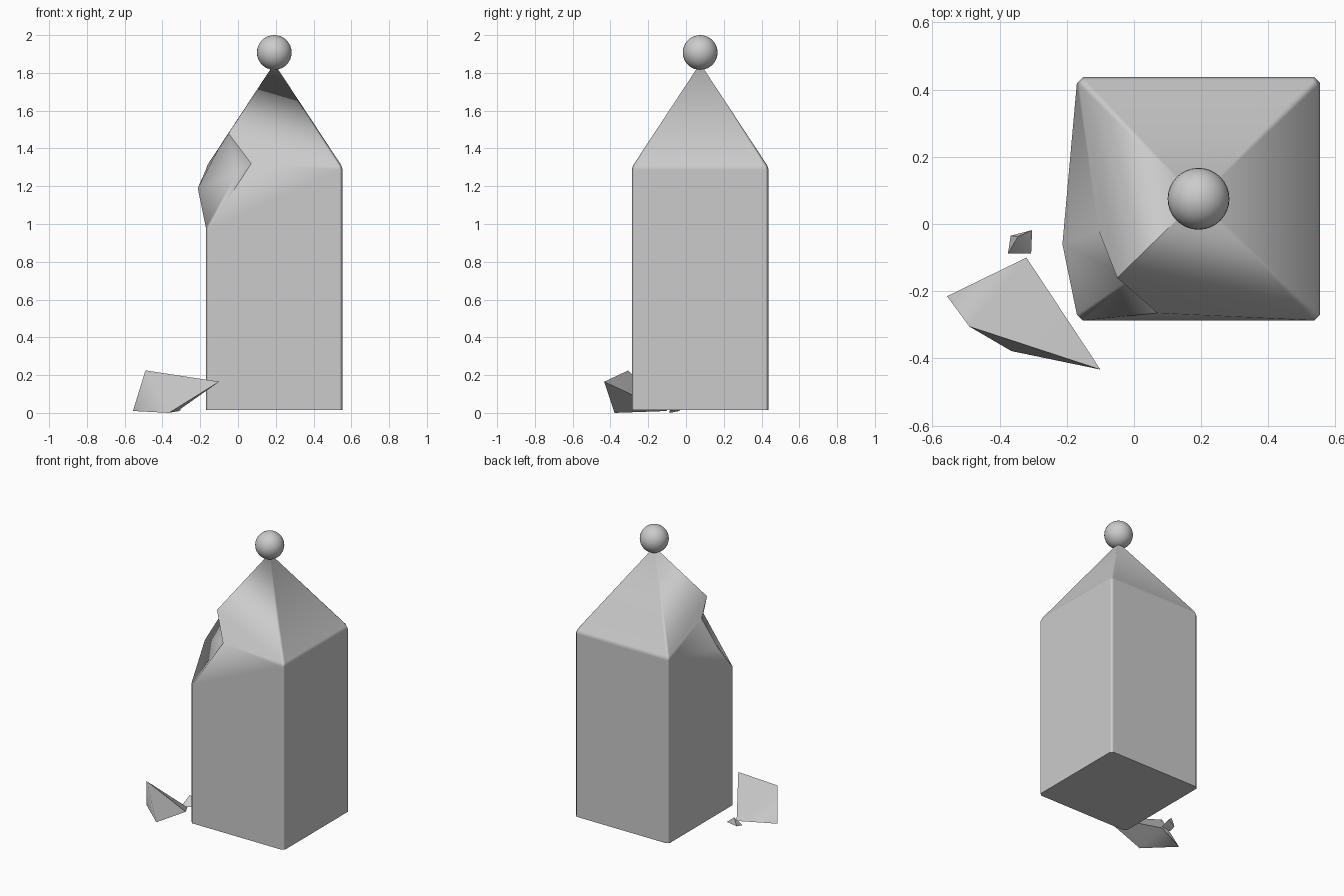
import bpy, bmesh, math

if "Cube" in bpy.data.objects:
    bpy.data.objects.remove(bpy.data.objects["Cube"])


def smooth(obj, angle):
    bpy.ops.object.select_all(action='DESELECT')
    obj.select_set(True)
    bpy.context.view_layer.objects.active = obj
    bpy.ops.object.shade_smooth_by_angle(angle=math.radians(angle))


def finish(name, bm, angle):
    bmesh.ops.recalc_face_normals(bm, faces=bm.faces)
    me = bpy.data.meshes.new(name)
    bm.to_mesh(me)
    bm.free()
    obj = bpy.data.objects.new(name, me)
    bpy.context.collection.objects.link(obj)
    smooth(obj, angle)
    # Large faces stay flat, narrow edge strips carry the rounding
    mod = obj.modifiers.new("weighted_normals", 'WEIGHTED_NORMAL')
    mod.keep_sharp = True
    mod.weight = 90
    return obj


def shard(name, points):
    bm = bmesh.new()
    for p in points:
        bm.verts.new(p)
    bmesh.ops.convex_hull(bm, input=bm.verts)
    return finish(name, bm, 60)


CX, CY, H, C = 0.192, 0.075, 0.362, 0.018   # pillar centre, half width, corner cut
D = H - C

# Square pillar with narrow cut corners
ring = [(-D, -H), (D, -H), (H, -D), (H, D), (D, H), (-D, H), (-H, D), (-H, -D)]
bm = bmesh.new()
base = [bm.verts.new((CX + x, CY + y, 0.015)) for x, y in ring]
# The front left corner is chipped, so its wall ends lower
eave = [bm.verts.new((CX + x, CY + y, 0.98 if i in (0, 7) else 1.288))
        for i, (x, y) in enumerate(ring)]
for i in range(8):
    j = (i + 1) % 8
    bm.faces.new((base[i], base[j], eave[j], eave[i]))
bm.faces.new(base[::-1])

# Pyramid cap with a narrow softened strip along the eaves
cap = {i: bm.verts.new((CX + ring[i][0] * 0.978, CY + ring[i][1] * 0.978, 1.312))
       for i in range(1, 7)}
apex = bm.verts.new((CX, CY, 1.85))
for i in range(1, 6):
    bm.faces.new((eave[i], eave[i + 1], cap[i + 1], cap[i]))
    bm.faces.new((cap[i], cap[i + 1], apex))

# Broken corner: rim points and the hollow behind them
ridge = bm.verts.new((-0.05, -0.16, 1.48))
left = bm.verts.new((-0.105, -0.02, 1.395))
front = bm.verts.new((0.07, -0.265, 1.32))
bulge = bm.verts.new((-0.213, -0.06, 1.19))
hollow = bm.verts.new((-0.005, -0.16, 1.27))
bm.faces.new((cap[1], apex, ridge, front))
bm.faces.new((cap[6], left, ridge, apex))
bm.faces.new((eave[1], cap[1], front))
bm.faces.new((eave[0], eave[1], front))
bm.faces.new((eave[7], bulge, eave[6]))
bm.faces.new((eave[6], bulge, left))
bm.faces.new((eave[6], left, cap[6]))
rim = [bulge, eave[7], eave[0], front, ridge, left]
for i, v in enumerate(rim):
    bm.faces.new((v, rim[(i + 1) % 6], hollow))
finish("pillar", bm, 60)

# Ball on the tip
bpy.ops.mesh.primitive_uv_sphere_add(segments=32, ring_count=16, radius=0.092,
                                     location=(CX, CY, 1.908))
ball = bpy.context.object
ball.name = "finial_ball"
smooth(ball, 40)

# Broken pieces lying on the ground
shard("large_fragment", [(-0.556, -0.215, 0.01), (-0.32, -0.10, 0.01),
                         (-0.10, -0.433, 0.165), (-0.365, -0.378, 0.0),
                         (-0.49, -0.305, 0.225)])
shard("small_fragment", [(-0.367, -0.035, 0.01), (-0.303, -0.018, 0.03),
                         (-0.306, -0.088, 0.01), (-0.375, -0.088, 0.0),
                         (-0.345, -0.037, 0.065)])
